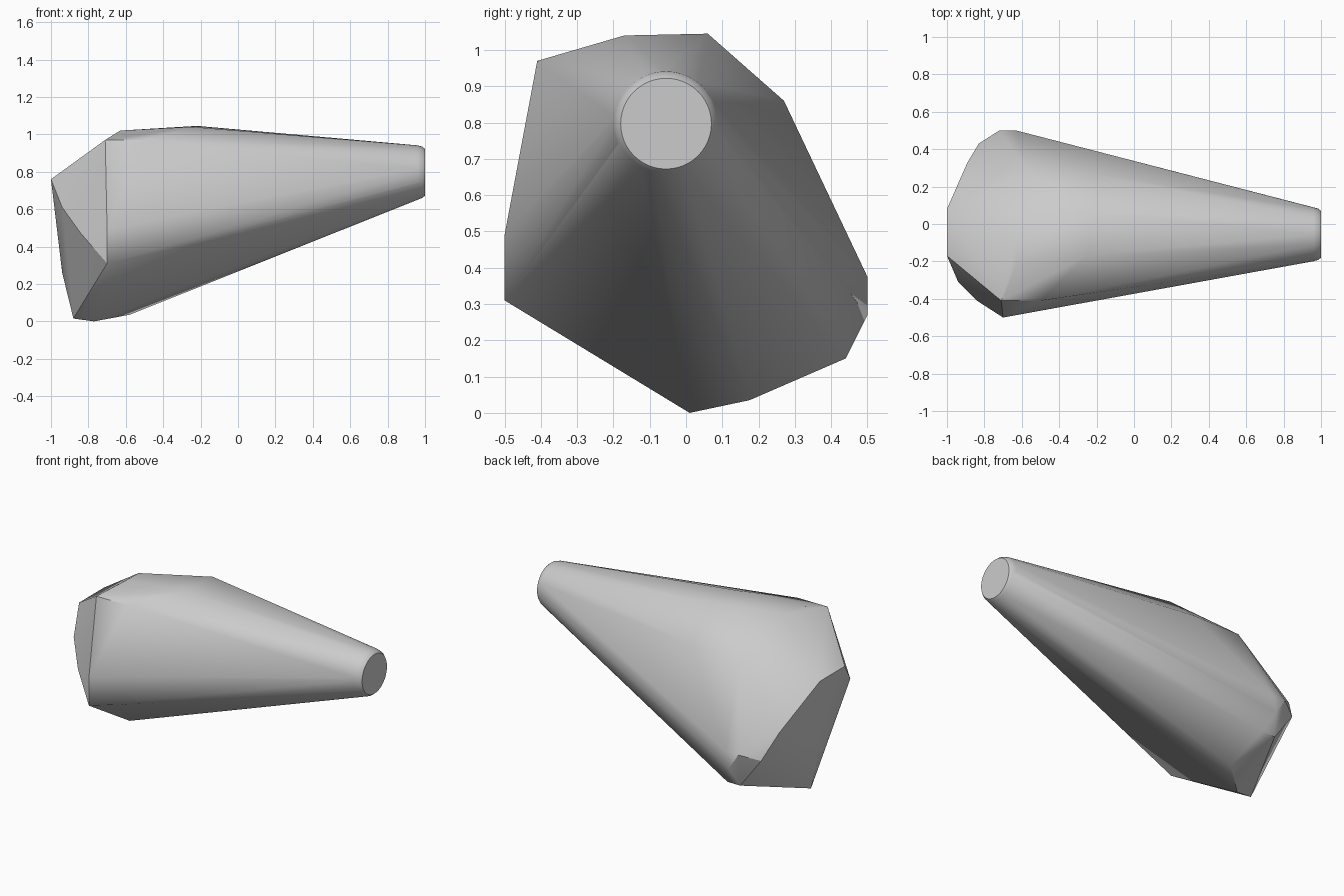
import bpy
import bmesh
from math import cos, sin, tau, radians

if "Cube" in bpy.data.objects:
    bpy.data.objects.remove(bpy.data.objects["Cube"], do_unlink=True)

# Single grey stone colour
grey = bpy.data.materials.new("stone_grey")
grey.use_nodes = True
colour = (0.6, 0.6, 0.6, 1)
grey.diffuse_color = colour
grey.node_tree.nodes["Principled BSDF"].inputs["Base Color"].default_value = colour

# Corners of the faceted head, grouped by region
top = [(-.22, .06, 1.045), (-.25, -.17, 1.04), (-.63, -.22, 1.02),
       (-.63, -.1, 1.02), (-.71, -.41, .97), (-.5, -.41, .97)]
back = [(-.56, .27, .86), (-.23, .27, .86), (-.63, .5, .375), (-.72, .5, .375),
        (-.65, .5, .27), (-.6, .44, .15), (-.69, .44, .15), (-.83, .43, .34)]
blunt_end = [(-1, .08, .76), (-1, -.17, .76), (-.89, .33, .5),
             (-.94, -.31, .61), (-.94, 0, .26)]
front = [(-.7, -.5, .31), (-.7, -.5, .49), (-.84, -.41, .47)]
bottom = [(-.88, 0, .015), (-.77, .01, 0), (-.58, .175, .035)]

# Round tip with a softened rim
SIDES = 48
tip = [(x, -.055 + r * cos(tau * i / SIDES), .797 + r * sin(tau * i / SIDES))
       for x, r in ((.96, .144), (.985, .137), (1, .125)) for i in range(SIDES)]

# Stretch one taut skin over the head and the tip
bm = bmesh.new()
for point in top + back + blunt_end + front + bottom + tip:
    bm.verts.new(point)
hull = bmesh.ops.convex_hull(bm, input=bm.verts)
loose = {v for v in hull["geom_interior"] + hull["geom_unused"]
         if isinstance(v, bmesh.types.BMVert)}
bmesh.ops.delete(bm, geom=list(loose), context="VERTS")
bmesh.ops.dissolve_limit(bm, angle_limit=radians(0.5), verts=bm.verts, edges=bm.edges)
bmesh.ops.recalc_face_normals(bm, faces=bm.faces)

mesh = bpy.data.meshes.new("tapered_body")
bm.to_mesh(mesh)
bm.free()
mesh.materials.append(grey)
body = bpy.data.objects.new("tapered_body", mesh)
bpy.context.collection.objects.link(body)

# Soft shading between shallow facets, crisp rim and corners
bpy.ops.object.select_all(action="DESELECT")
body.select_set(True)
bpy.context.view_layer.objects.active = body
bpy.ops.object.shade_smooth_by_angle(angle=radians(30))
